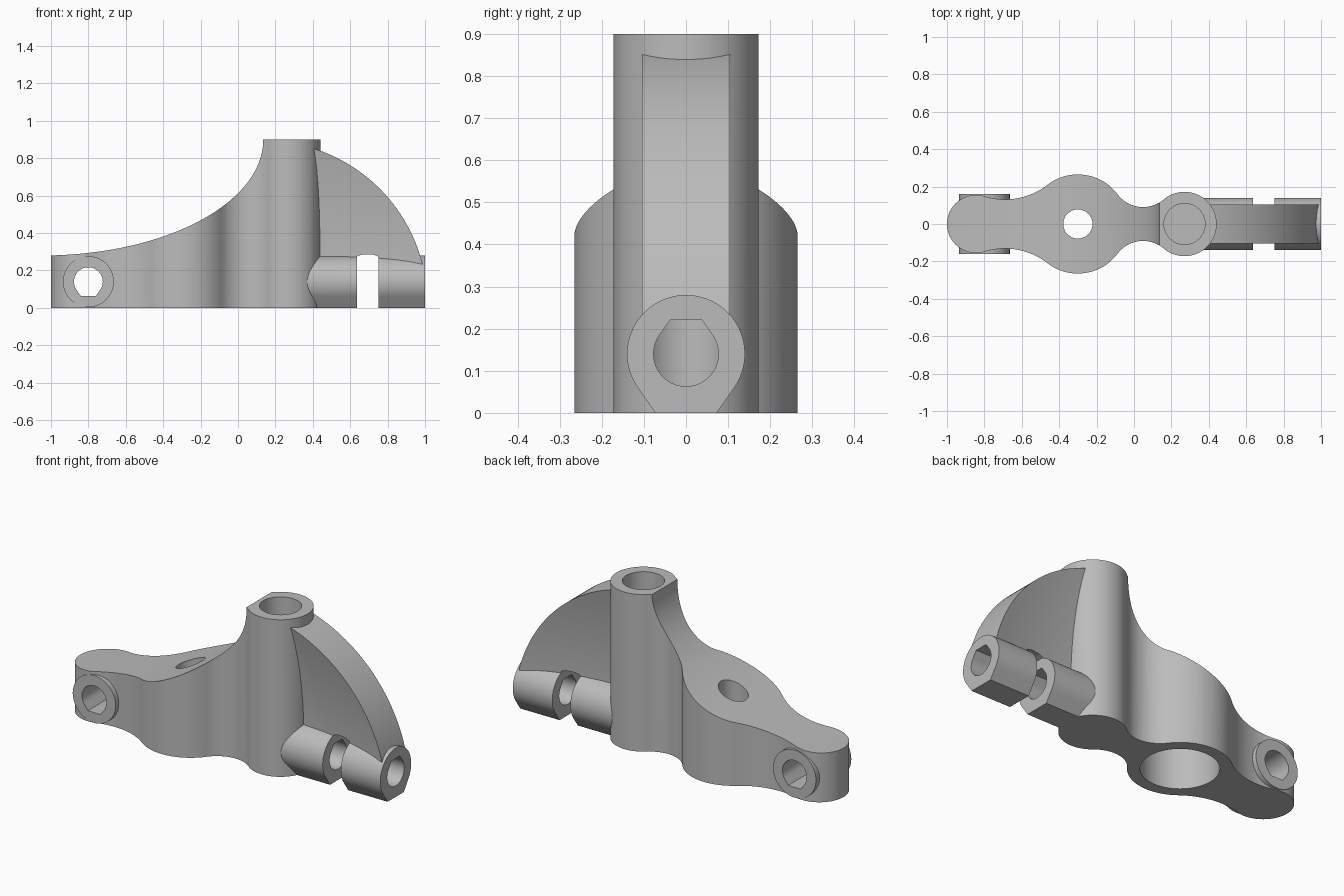
import bpy, bmesh, math
from mathutils import Vector

if "Cube" in bpy.data.objects:
    bpy.data.objects.remove(bpy.data.objects["Cube"])

grey = bpy.data.materials.new("plain grey")
grey.use_nodes = True
grey.diffuse_color = (0.5, 0.5, 0.5, 1)
grey.node_tree.nodes["Principled BSDF"].inputs["Base Color"].default_value = (0.5, 0.5, 0.5, 1)


def finish(name, bm):
    bmesh.ops.recalc_face_normals(bm, faces=bm.faces)
    mesh = bpy.data.meshes.new(name)
    bm.to_mesh(mesh)
    bm.free()
    mesh.materials.append(grey)
    ob = bpy.data.objects.new(name, mesh)
    bpy.context.collection.objects.link(ob)
    return ob


def prism(name, points, axis, lo, hi):
    """Extrude a flat outline along one axis."""
    place = {"x": lambda u, v, d: (d, u, v),
             "y": lambda u, v, d: (u, d, v),
             "z": lambda u, v, d: (u, v, d)}[axis]
    bm = bmesh.new()
    a, b = [[bm.verts.new(place(u, v, d)) for u, v in points] for d in (lo, hi)]
    bm.faces.new(a)
    bm.faces.new(b)
    for i in range(len(a)):
        bm.faces.new((a[i - 1], a[i], b[i], b[i - 1]))
    return finish(name, bm)


def arc(c, r, a0, a1, n):
    return [(c[0] + r * math.cos(a0 + (a1 - a0) * i / n),
             c[1] + r * math.sin(a0 + (a1 - a0) * i / n)) for i in range(n + 1)]


def circle(c, r, n=64):
    return arc(c, r, 0, math.tau, n)[:-1]


def teardrop(c, r, flat, sign):
    """Circle whose tangents run to a short flat above (1) or below (-1)."""
    t = math.radians(35)
    pts = arc((0, 0), r, t, -math.pi - t, 48)
    half = r * math.cos(t) - (flat - r * math.sin(t)) * math.tan(t)
    pts += [(-half, flat), (half, flat)]
    return [(c[0] + x, c[1] + sign * y) for x, y in pts]


def combine(target, other, operation):
    other.hide_render = True
    mod = target.modifiers.new("join", "BOOLEAN")
    mod.operation, mod.object, mod.solver = operation, other, "EXACT"
    bpy.context.view_layer.objects.active = target
    bpy.ops.object.modifier_apply(modifier=mod.name)
    bpy.data.objects.remove(other)


# Plan outline: three round lobes blended by hollow fillets
def fillet(c1, r1, c2, r2, f):
    d, p, q = c2 - c1, r1 + f, r2 + f
    x = (d * d + p * p - q * q) / (2 * d)
    return Vector((c1 + x, math.sqrt(p * p - x * x)))


def angle(a, b):
    return math.atan2(b[1] - a[1], b[0] - a[0])


tip, hub, post = Vector((-0.845, 0)), Vector((-0.3, 0)), Vector((0.27, 0))
r_tip, r_hub, r_post, f1, f2 = 0.155, 0.265, 0.172, 0.37, 0.17
k1 = fillet(tip.x, r_tip, hub.x, r_hub, f1)
k2 = fillet(hub.x, r_hub, post.x, r_post, f2)
upper = arc(tip, r_tip, math.pi, angle(tip, k1), 24)
upper += arc(k1, f1, angle(k1, tip), angle(k1, hub), 14)[1:]
upper += arc(hub, r_hub, angle(hub, k1), angle(hub, k2), 24)[1:]
upper += arc(k2, f2, angle(k2, hub), angle(k2, post), 16)[1:]
upper += arc(post, r_post, angle(post, k2), 0, 32)[1:]
outline = upper + [(x, -y) for x, y in reversed(upper[1:-1])]
body = prism("bracket_body", outline, "z", 0, 1)

# Sweeping top of the arm
sweep = [(-1.05 + 1.185 * math.sin(a), 0.9 - 0.62 * math.cos(a))
         for a in [math.pi / 2 * i / 48 for i in range(49)]]
side = [(-1.05, -0.2)] + sweep + [(0.6, 0.9), (0.6, -0.2)]
combine(body, prism("side_profile", side, "y", -0.5, 0.5), "INTERSECT")

# Tube leading out from the post
combine(body, prism("tube", teardrop((0, 0.14), 0.14, 0.14, -1), "x", 0.27, 1), "UNION")

# Round bosses on the arm tip
combine(body, prism("tip_boss", circle((-0.8, 0.14), 0.136), "y", -0.16, 0.16), "UNION")

# Curved fin, hollowed on both sides toward its inner corner
corner, centre, radius = Vector((0.36, 0.22)), Vector((0.142, 0.0215)), 0.871
bm = bmesh.new()
loops = []
steps, turns = 14, 36
for j in range(turns + 1):
    a = math.pi / 2 * j / turns
    d, rel = Vector((math.cos(a), math.sin(a))), corner - centre
    b = rel.dot(d)
    reach = -b + math.sqrt(b * b - rel.length_squared + radius ** 2)
    row = []
    for i in range(steps + 1):
        s = i / steps
        p = corner + d * reach * s
        row.append((p.x, 0.03 + 0.075 * s * s, p.y))
    ring = row + [(x, -y, z) for x, y, z in reversed(row)]
    loops.append([bm.verts.new(p) for p in ring])
for p, q in zip(loops, loops[1:]):
    for i in range(len(p)):
        bm.faces.new((p[i - 1], p[i], q[i], q[i - 1]))
bm.faces.new(loops[0])
bm.faces.new(loops[-1])
bmesh.ops.remove_doubles(bm, verts=bm.verts, dist=1e-5)
combine(body, finish("fin", bm), "UNION")

# Holes and slot
gap = [(0.635, -0.1), (0.75, -0.1), (0.75, 0.275), (0.72, 0.286), (0.665, 0.286), (0.635, 0.275)]
cutters = [
    prism("tube_slot", gap, "y", -0.3, 0.3),
    prism("post_bore", circle(post, 0.11), "z", 0.06, 1.2),
    prism("tube_bore", teardrop((0, 0.14), 0.077, 0.08, 1), "x", 0.27, 1.2),
    prism("tip_bore", teardrop((-0.8, 0.14), 0.077, 0.077, -1), "y", -0.4, 0.4),
    prism("hub_recess", circle(hub, 0.2), "z", -0.2, 0.25),
    prism("hub_bore", circle(hub, 0.078), "z", -0.3, 1.2),
]
for cutter in cutters:
    combine(body, cutter, "DIFFERENCE")

bpy.ops.object.select_all(action="DESELECT")
body.select_set(True)
bpy.context.view_layer.objects.active = body
bpy.ops.object.shade_smooth_by_angle(angle=math.radians(30))
